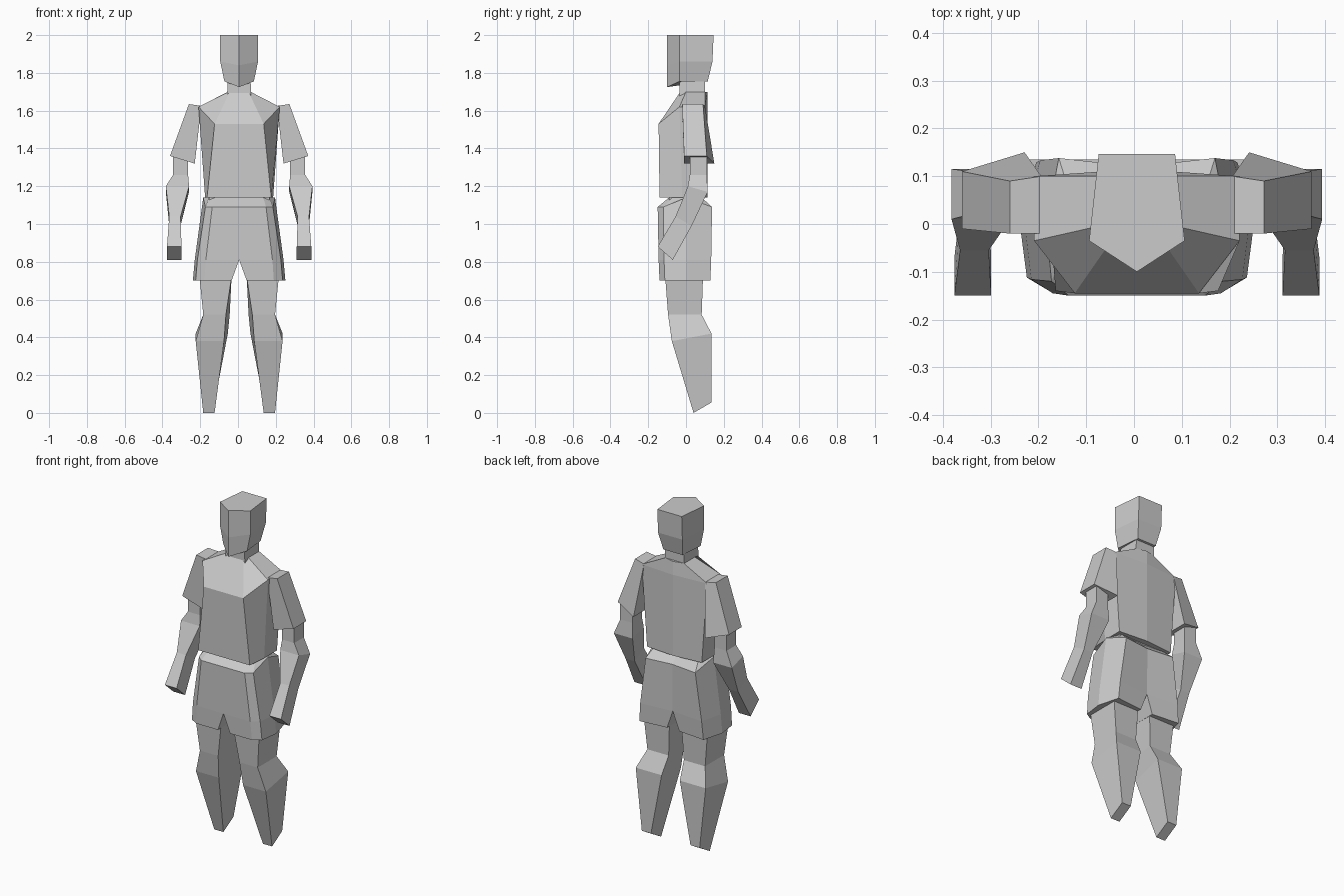
import bpy
import bmesh

# The figure stands very slightly off the middle
CENTRE = 0.006
NOSE, CHEEK = -0.1, -0.035
SHIRT_BACK, SPINE_BULGE = 0.1, 0.015

default_cube = bpy.data.objects.get("Cube")
if default_cube:
    bpy.data.objects.remove(default_cube, do_unlink=True)

shade = 0.6
colour = (shade, shade, shade, 1)
grey = bpy.data.materials.new("plain grey")
grey.use_nodes = True
grey.diffuse_color = colour
grey.node_tree.nodes["Principled BSDF"].inputs["Base Color"].default_value = colour


def loft(name, rings, side=1):
    """Skin a stack of rings into a closed, flat shaded part; side -1 mirrors it."""
    bm = bmesh.new()
    loops = [[bm.verts.new((side * x, y, z)) for x, y, z in ring] for ring in rings]
    count = len(loops[0])
    for lower, upper in zip(loops, loops[1:]):
        for i in range(count):
            following = (i + 1) % count
            bm.faces.new((lower[i], lower[following], upper[following], upper[i]))
    bm.faces.new(reversed(loops[0]))
    bm.faces.new(loops[-1])
    bmesh.ops.recalc_face_normals(bm, faces=bm.faces[:])
    mesh = bpy.data.meshes.new(name)
    bm.to_mesh(mesh)
    bm.free()
    mesh.materials.append(grey)
    part = bpy.data.objects.new(name, mesh)
    part.location.x = CENTRE
    bpy.context.collection.objects.link(part)


def symmetric(half):
    """Complete a ring from its +x half, listed front to back."""
    return half + [(-x, y, z) for x, y, z in reversed(half) if x > 0]


def head_ring(z, width, back, chin_drop=0.0):
    """Five-sided section: a nose ridge, two cheeks and a narrower back."""
    return symmetric([(0, NOSE, z - chin_drop), (width, CHEEK, z),
                      (width * 0.8, back, z)])


def shirt_ring(z, chest, width, front, middle, rise=0.0):
    """Seven-sided section: flat chest, raised shoulders and a spine ridge."""
    return symmetric([(chest, front, z), (width, middle, z + rise),
                      (width, SHIRT_BACK, z + rise),
                      (0, SHIRT_BACK + SPINE_BULGE, z + rise)])


def shorts_ring(z, inner, outer, depth, peak=0.0):
    """Six-sided section of one trouser half, chamfered at the outer front."""
    return [(inner, -depth, z), (outer * 0.75, -depth, z),
            (outer * 0.94, -depth * 0.8, z), (outer, 0, z + peak),
            (outer * 0.86, depth * 0.92, z), (inner, depth * 0.8, z)]


def limb_ring(z, inner, outer, front, back, rise=0.0, cant=0.0, flare=0.0):
    """Four-cornered section; rise lifts the back, cant the outer edge,
    and flare widens the back towards the body."""
    return [(inner, front, z), (outer, front, z + cant),
            (outer, back - cant, z + rise + cant),
            (inner - flare, back, z + rise)]


# Head: five-sided block with a ridged face and a tapered jaw
loft("head", [
    head_ring(1.755, 0.078, 0.115, chin_drop=0.03),
    head_ring(1.86, 0.1, 0.14, chin_drop=0.02),
    head_ring(2, 0.1, 0.146),
])

# Neck, sunk into the head and the shirt
loft("neck", [
    limb_ring(1.65, -0.065, 0.065, CHEEK, SHIRT_BACK),
    limb_ring(1.78, -0.06, 0.06, CHEEK, SHIRT_BACK),
])

# Shirt: broad chest, sloped shoulders and a shallow spine ridge
loft("shirt", [
    shirt_ring(1.14, chest=0.17, width=0.18, front=-0.14, middle=-0.02),
    shirt_ring(1.53, chest=0.13, width=0.215, front=-0.145, middle=CHEEK, rise=0.09),
    shirt_ring(1.7, chest=0.05, width=0.06, front=-0.03, middle=0),
])

# Waist filling the gap between shirt and shorts
loft("waist", [limb_ring(z, -0.16, 0.16, -0.09, 0.08) for z in (1.08, 1.16)])

cuff = {"inner": 0.27, "outer": 0.35, "front": 0.02, "back": 0.11}

for label, side in (("left", 1), ("right", -1)):
    # Sleeve, flaring outwards and back
    loft(label + "_sleeve", [
        limb_ring(1.32, 0.235, 0.366, -0.01, 0.15, cant=0.04),
        limb_ring(1.625, 0.2, 0.266, -0.02, 0.1, cant=0.01),
    ], side)

    # Forearm with a mitten hand, wrist and elbow, ending inside the sleeve
    loft(label + "_forearm", [
        limb_ring(0.88, 0.305, 0.382, -0.15, -0.07, rise=-0.07),
        limb_ring(1.04, 0.31, 0.37, -0.055, 0.03, rise=-0.05),
        limb_ring(1.2, 0.265, 0.388, 0.01, 0.115, rise=-0.03),
        limb_ring(1.26, **cuff),
        limb_ring(1.38, **cuff),
    ], side)

    # Shorts: one half per leg, meeting at the centre above the crotch
    loft(label + "_shorts", [
        shorts_ring(0.7, inner=0.04, outer=0.245, depth=0.14),
        shorts_ring(0.81, inner=0, outer=0.235, depth=0.145),
        shorts_ring(1.09, inner=0, outer=0.19, depth=0.15, peak=0.05),
        shorts_ring(1.14, inner=0, outer=0.17, depth=0.09),
    ], side)

    # Leg: pointed foot, deep calf, pinched knee and thigh
    loft(label + "_leg", [
        limb_ring(0, 0.13, 0.19, 0.04, 0.135, rise=0.055),
        limb_ring(0.38, 0.08, 0.23, -0.075, 0.135, rise=0.04, flare=0.02),
        limb_ring(0.52, 0.07, 0.19, -0.095, 0.083, flare=0.02),
        limb_ring(0.72, 0.04, 0.21, -0.11, 0.09),
    ], side)
